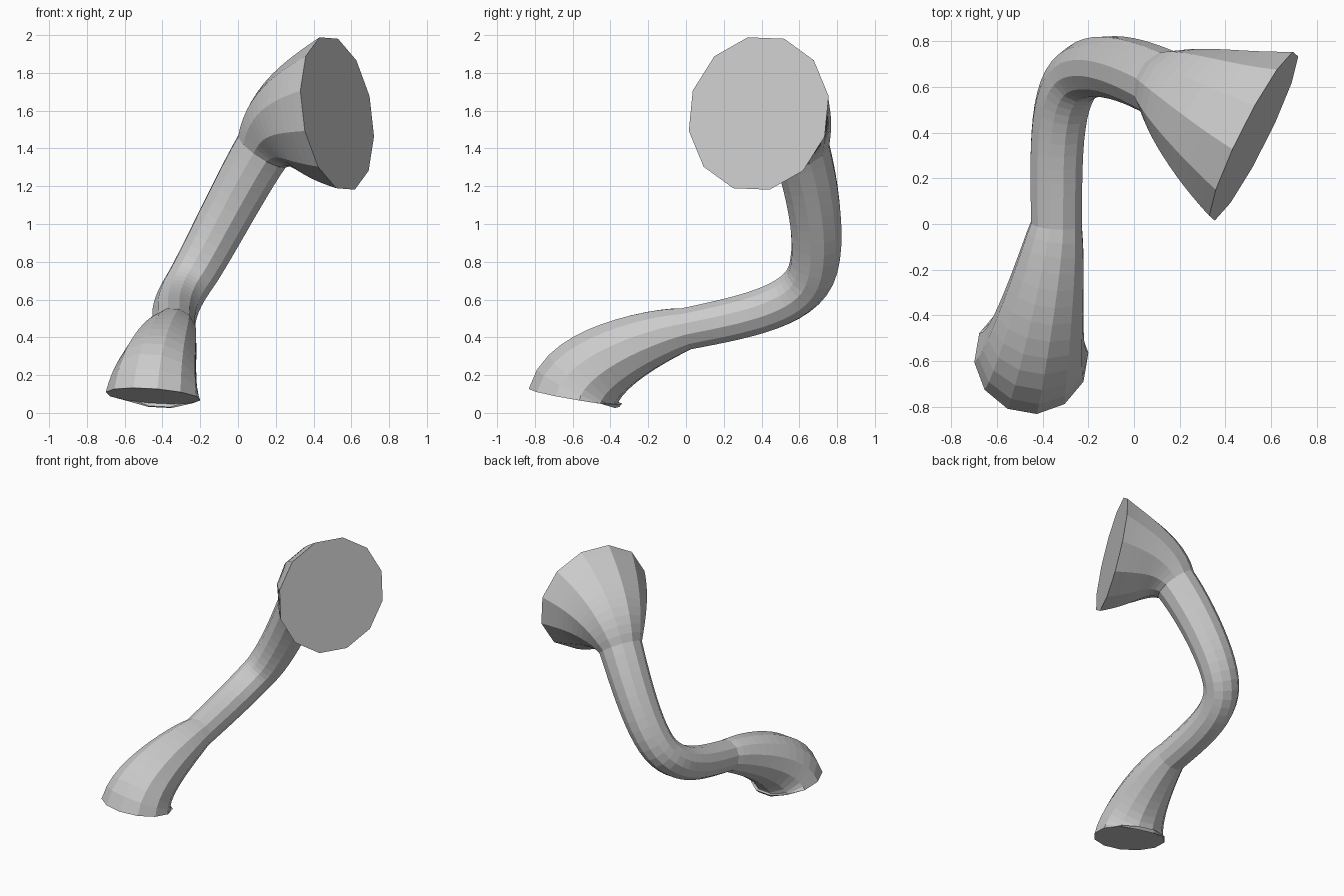
import bpy

if "Cube" in bpy.data.objects:
    bpy.data.objects.remove(bpy.data.objects["Cube"])

# Centre line: (left handle, point, right handle, radius)
path = [
    ((-0.47, -0.61, -0.10), (-0.45, -0.585, 0.088), (-0.437, -0.557, 0.26), 0.252),
    ((-0.36, -0.19, 0.405), (-0.34, 0.0, 0.445), (-0.34, 0.27, 0.50), 0.115),
    ((-0.35, 0.54, 0.55), (-0.26, 0.64, 0.69), (-0.17, 0.74, 0.83), 0.125),
    ((0.01, 0.67, 1.20), (0.13, 0.61, 1.39), (0.22, 0.565, 1.53), 0.155),
    ((0.35, 0.473, 1.557), (0.525, 0.385, 1.585), (0.70, 0.297, 1.61), 0.418),
]

# Twelve-sided tube flaring at both capped ends
curve = bpy.data.curves.new("flared_tube", 'CURVE')
curve.dimensions = '3D'
curve.bevel_depth = 1.0
curve.bevel_resolution = 4
curve.resolution_u = 12
curve.use_fill_caps = True
spline = curve.splines.new('BEZIER')
spline.bezier_points.add(len(path) - 1)
for bp, (left, co, right, radius) in zip(spline.bezier_points, path):
    bp.handle_left_type = bp.handle_right_type = 'FREE'
    bp.handle_left, bp.co, bp.handle_right = left, co, right
    bp.radius = radius
spline.use_smooth = False

tube = bpy.data.objects.new("flared_tube", curve)
bpy.context.collection.objects.link(tube)
bpy.context.view_layer.objects.active = tube
tube.select_set(True)
bpy.ops.object.convert(target='MESH')
